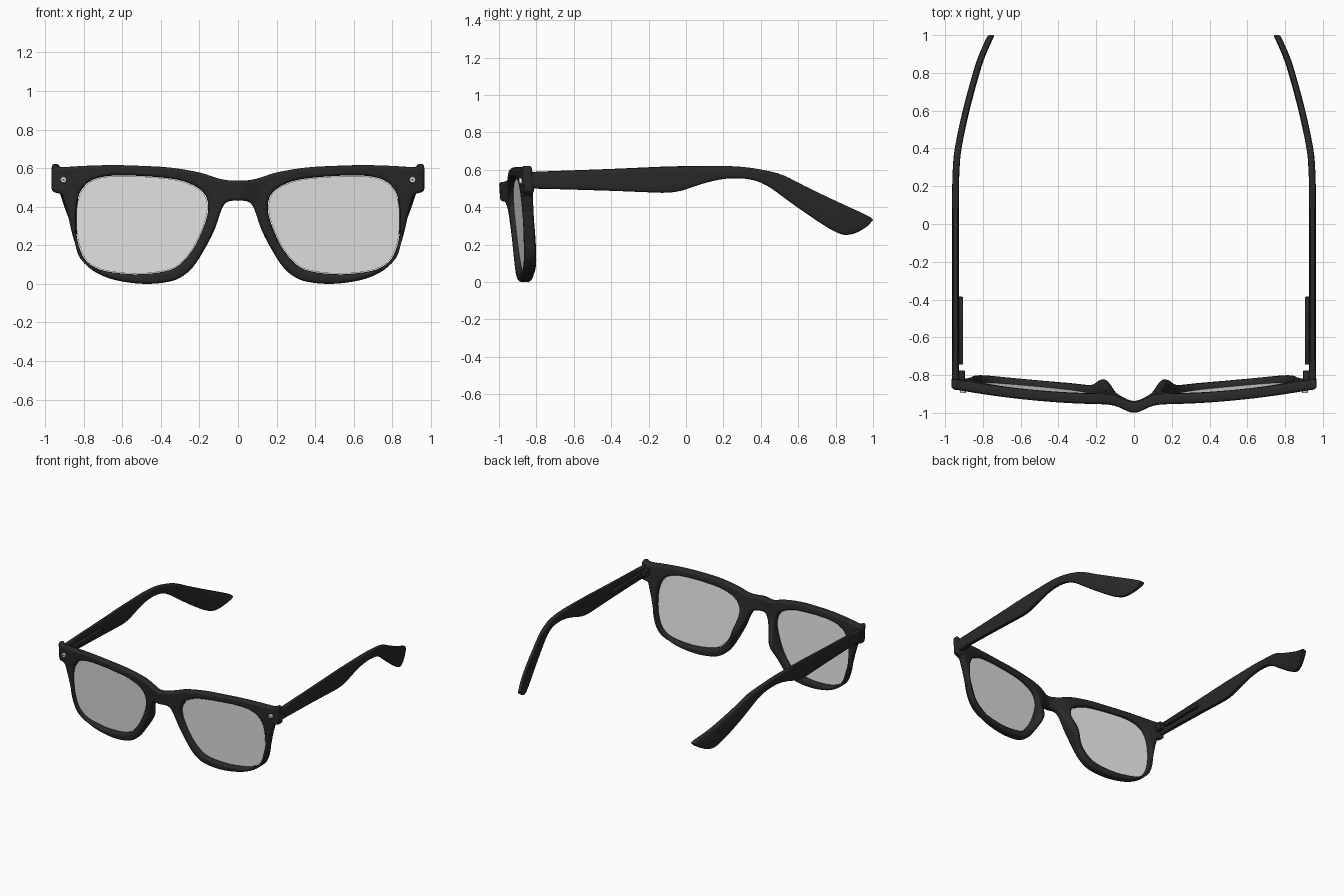
import bpy, bmesh, math
from mathutils import Vector

if "Cube" in bpy.data.objects:
    bpy.data.objects.remove(bpy.data.objects["Cube"])


def material(name, rgb):
    m = bpy.data.materials.new(name)
    m.diffuse_color = (*rgb, 1)
    m.use_nodes = True
    m.node_tree.nodes["Principled BSDF"].inputs["Base Color"].default_value = m.diffuse_color
    return m


BLACK = material("black plastic", (0.022, 0.022, 0.022))
GLASS = material("pale grey lens", (0.84, 0.84, 0.84))
METAL = material("pale metal", (0.9, 0.9, 0.9))


def from_bmesh(name, bm, mat, smooth=40):
    bmesh.ops.recalc_face_normals(bm, faces=bm.faces)
    me = bpy.data.meshes.new(name)
    bm.to_mesh(me)
    bm.free()
    me.materials.clear()
    me.materials.append(mat)
    ob = bpy.data.objects.new(name, me)
    bpy.context.collection.objects.link(ob)
    bpy.ops.object.select_all(action='DESELECT')
    ob.select_set(True)
    bpy.context.view_layer.objects.active = ob
    bpy.ops.object.shade_smooth_by_angle(angle=math.radians(smooth))


def spline(pts, n, closed):
    """Catmull-Rom resampling of points of any dimension."""
    pts = [Vector(p) for p in pts]
    out, k = [], len(pts)
    get = (lambda i: pts[i % k]) if closed else (lambda i: pts[max(0, min(k - 1, i))])
    for i in range(k if closed else k - 1):
        a, b, c, d = get(i - 1), get(i), get(i + 1), get(i + 2)
        for j in range(n):
            t = j / n
            out.append(0.5 * (2 * b + (c - a) * t + (2 * a - 5 * b + 4 * c - d) * t * t
                              + (3 * b - a - 3 * c + d) * t ** 3))
    return out if closed else out + [pts[-1]]


def front_y(x, z):
    """Front surface of the wrapped, tilted frame, bulging at the bridge."""
    return (-0.96 + 0.085 * (x / 0.96) ** 2 + 0.075 * (0.6 - z)
            - 0.045 * math.exp(-(x / 0.08) ** 2))


# Half outline of the frame front, bridge top round to bridge underside
OUTER = [(0, .535), (.06, .538), (.12, .552), (.2, .578), (.35, .603), (.5, .612), (.65, .616),
         (.8, .612), (.915, .606), (.945, .621), (.965, .612), (.966, .55), (.966, .492),
         (.95, .474), (.915, .463), (.9, .42), (.883, .36), (.865, .28), (.847, .215),
         (.82, .135), (.754, .07), (.666, .028), (.56, .006), (.46, 0), (.37, .009),
         (.303, .03), (.236, .084), (.174, .179), (.122, .28), (.085, .386), (.06, .422),
         (.03, .431), (0, .431)]
HOLE = [(.842, .345), (.838, .26), (.82, .18), (.785, .117), (.718, .075), (.62, .056), (.51, .05),
        (.38, .065), (.303, .1), (.225, .194), (.168, .324), (.155, .41), (.18, .474),
        (.25, .52), (.355, .547), (.56, .562), (.69, .557), (.77, .53), (.816, .48), (.836, .42)]

# Frame front: filled bevelled curve, sliced finely, then bent into shape
half = spline(OUTER, 3, False)
contour = half + [Vector((-p.x, p.y)) for p in reversed(half[1:-1])]
hole = spline(HOLE, 4, True)
cu = bpy.data.curves.new("frame_outline", 'CURVE')
cu.dimensions, cu.fill_mode = '2D', 'BOTH'
cu.extrude, cu.bevel_depth, cu.bevel_resolution, cu.offset = 0.011, 0.016, 2, -0.016
for loop in (contour, hole, [Vector((-p.x, p.y)) for p in hole]):
    s = cu.splines.new('POLY')
    s.points.add(len(loop) - 1)
    for q, p in zip(s.points, loop):
        q.co = (p.x, p.y, 0, 1)
    s.use_cyclic_u = True
tmp = bpy.data.objects.new("frame_outline", cu)
bpy.context.collection.objects.link(tmp)
bpy.context.view_layer.update()
mesh = bpy.data.meshes.new_from_object(tmp.evaluated_get(bpy.context.evaluated_depsgraph_get()))
bpy.data.objects.remove(tmp)
bm = bmesh.new()
bm.from_mesh(mesh)
bmesh.ops.remove_doubles(bm, verts=bm.verts, dist=0.0004)
cuts = [((i * 0.02, 0, 0), (1, 0, 0)) for i in range(-11, 12)]
cuts += [((s * i * 0.1, 0, 0), (1, 0, 0)) for i in range(3, 10) for s in (1, -1)]
cuts += [((0, i * 0.06, 0), (0, 1, 0)) for i in range(1, 10)]
for co, no in cuts:
    bmesh.ops.bisect_plane(bm, geom=bm.verts[:] + bm.edges[:] + bm.faces[:], dist=0.0003,
                           plane_co=co, plane_no=no)
H = 0.027
for v in bm.verts:
    x, z, d = v.co.x, v.co.y, H - v.co.z
    # nose pads swell from the back of the rim
    pad = math.exp(-((abs(x) - 0.16) / 0.06) ** 2 - ((z - 0.26) / 0.12) ** 2)
    y = front_y(x, z) + d * (1 + 0.35 * (0.6 - z)) + 0.05 * pad * d / (2 * H)
    v.co = (x, y, z)
from_bmesh("frame_front", bm, BLACK, 50)


def lens(name, side):
    """Flat lens set in the middle of the rim, a hair smaller than the hole."""
    bm = bmesh.new()
    c = Vector((.5, .31))
    y0 = front_y(c.x, c.y) + 0.034
    verts = []
    for p in hole:
        q = c + (p - c) * 0.99
        verts.append(bm.verts.new((side * q.x, y0 + 0.092 * (q.x - c.x) - 0.075 * (q.y - c.y), q.y)))
    bm.faces.new(verts)
    from_bmesh(name, bm, GLASS)


# Temple stations: top y, top z, bottom y, bottom z
ARM = [(-.845, .588, -.845, .500), (-.7, .594, -.7, .497), (-.4, .605, -.4, .488),
       (-.2, .614, -.2, .480), (-.1, .618, -.1, .478), (0, .620, -.02, .490),
       (.1, .621, .08, .523), (.2, .621, .18, .548), (.31, .615, .28, .555),
       (.42, .598, .37, .542), (.52, .571, .45, .505), (.63, .516, .56, .425),
       (.76, .453, .70, .328), (.87, .402, .80, .268), (.94, .370, .86, .252),
       (.985, .347, .92, .268), (1.0, .332, .975, .302)]
BEND = spline([(-1, .963), (0, .963), (.15, .963), (.28, .960), (.4, .949), (.6, .907),
               (.8, .853), (.9, .819), (1.0, .774)], 4, False)


def arm_x(y):
    for (a, p), (b, q) in zip(BEND, BEND[1:]):
        if y <= b:
            return p + (q - p) * (y - a) / (b - a)
    return BEND[-1].y


def temple(name, side):
    bm = bmesh.new()
    rings, n = [], 16
    for ty, tz, by, bz in spline(ARM, 3, False):
        ring = []
        for k in range(n):
            a = 2 * math.pi * k / n
            ca, sa = math.cos(a), math.sin(a)
            u = math.copysign(abs(ca) ** 0.45, ca)
            w = 0.5 + 0.5 * math.copysign(abs(sa) ** 0.6, sa)
            y, z = by + (ty - by) * w, bz + (tz - bz) * w
            ring.append(bm.verts.new((side * (arm_x(y) - 0.018 + 0.018 * u), y, z)))
        rings.append(ring)
    for a, b in zip(rings, rings[1:]):
        for i in range(n):
            bm.faces.new((a[i], a[(i + 1) % n], b[(i + 1) % n], b[i]))
    bm.faces.new(rings[0])
    bm.faces.new(rings[-1])
    from_bmesh(name, bm, BLACK, 50)


def box(name, lo, hi, side, bevel=0.005):
    bm = bmesh.new()
    bmesh.ops.create_cube(bm, size=1)
    for v in bm.verts:
        p = [l + (h - l) * (c + 0.5) for l, h, c in zip(lo, hi, v.co)]
        v.co = (side * p[0], p[1], p[2])
    bmesh.ops.recalc_face_normals(bm, faces=bm.faces)
    bmesh.ops.bevel(bm, geom=bm.edges[:], offset=bevel, segments=2, affect='EDGES', profile=0.5)
    from_bmesh(name, bm, BLACK)


def stud(name, r, depth, lift, mat, side):
    """Small round rivet set on the front corner."""
    bm = bmesh.new()
    bmesh.ops.create_cone(bm, cap_ends=True, segments=16, radius1=r, radius2=r * 0.8, depth=depth)
    y = front_y(.905, .54) - lift
    for v in bm.verts:
        v.co = (side * .905 + v.co.x, y - v.co.z, .54 + v.co.y)
    from_bmesh(name, bm, mat, 30)


for label, s in (("right", 1), ("left", -1)):
    lens(label + "_lens", s)
    temple(label + "_temple", s)
    # Corner block joining the front to the temple, hinge and inner strip
    box(label + "_corner", (.915, -.87, .495), (.964, -.83, .605), s, 0.012)
    box(label + "_hinge", (.895, -.84, .52), (.94, -.775, .57), s)
    box(label + "_inner_strip", (.905, -.745, .53), (.94, -.385, .56), s)
    stud(label + "_rivet", .018, .02, .004, METAL, s)
    stud(label + "_rivet_centre", .006, .006, .012, BLACK, s)
